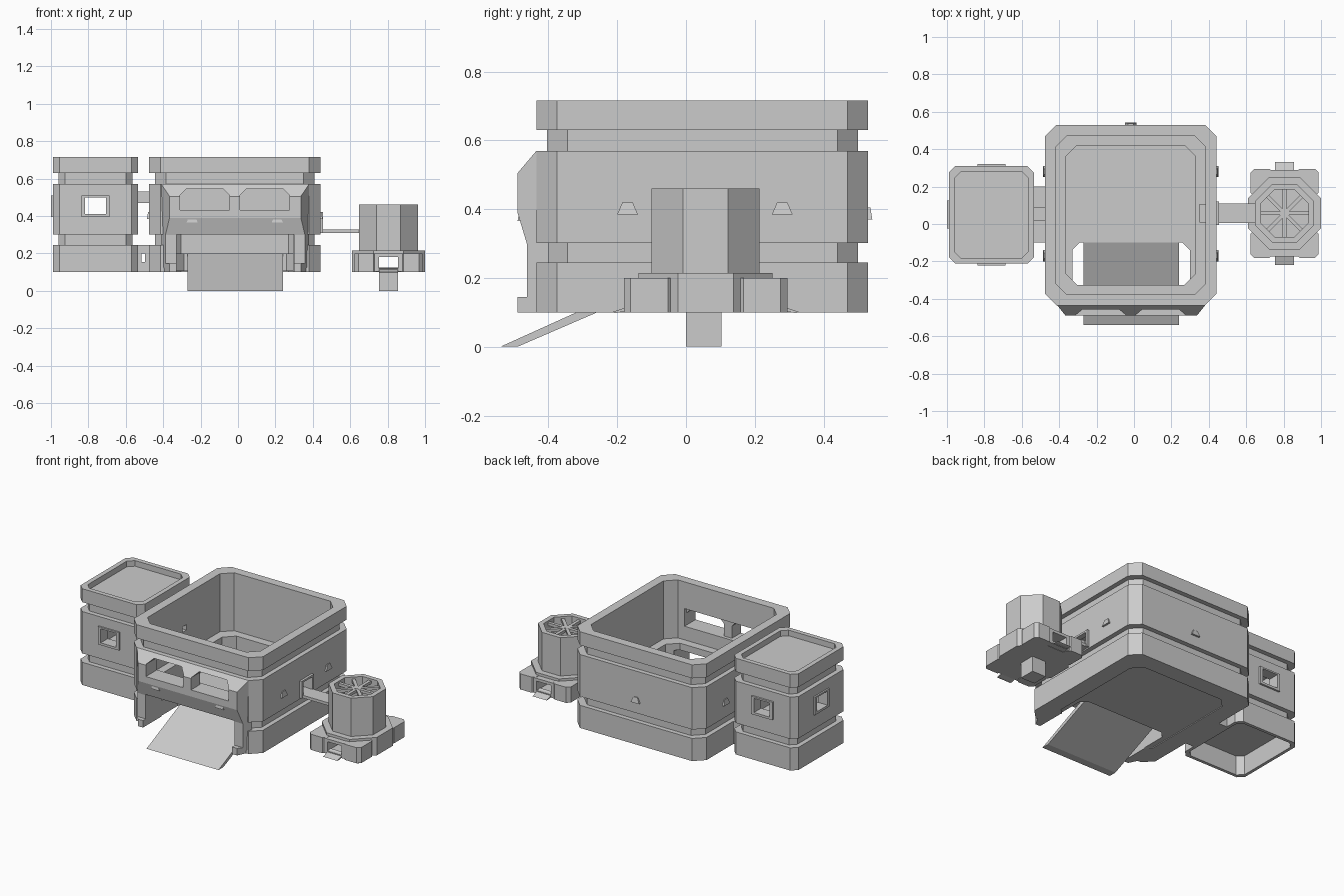
import bpy, bmesh, math
from mathutils import Matrix

if "Cube" in bpy.data.objects:
    bpy.data.objects.remove(bpy.data.objects["Cube"])


def mesh(name, verts, faces):
    bm = bmesh.new()
    vs = [bm.verts.new(v) for v in verts]
    for f in faces:
        bm.faces.new([vs[i] for i in f])
    bmesh.ops.recalc_face_normals(bm, faces=bm.faces)
    me = bpy.data.meshes.new(name)
    bm.to_mesh(me)
    bm.free()
    ob = bpy.data.objects.new(name, me)
    bpy.context.collection.objects.link(ob)
    return ob


def loft(name, rect, c, profile, ring=False, k=0.0):
    """Chamfered rectangle swept through (inset, z) steps; ring joins last to first."""
    x0, x1, y0, y1 = rect
    verts, faces = [], []
    for d, z in profile:
        a, b, e, f, h = x0 + d, x1 - d, y0 + d, y1 - d, c - k * d
        verts += [(a + h, e, z), (b - h, e, z), (b, e + h, z), (b, f - h, z),
                  (b - h, f, z), (a + h, f, z), (a, f - h, z), (a, e + h, z)]
    n = len(profile)
    for r in range(n if ring else n - 1):
        s = (r + 1) % n
        for i in range(8):
            j = (i + 1) % 8
            faces.append((r * 8 + i, r * 8 + j, s * 8 + j, s * 8 + i))
    if not ring:
        faces += [tuple(range(8)), tuple(range(n * 8 - 8, n * 8))]
    return mesh(name, verts, faces)


def extrude(name, pts, axis, a, b, taper=None):
    """Extrude a profile: (y, z) points along x, or (x, z) points along y."""
    verts, n = [], len(pts)
    for t, s in ((a, 1), (b, -1)):
        for u, z in pts:
            w = t + (s * taper(u) if taper else 0)
            verts.append((w, u, z) if axis == 'x' else (u, w, z))
    faces = [tuple(range(n)), tuple(range(n, 2 * n))]
    faces += [(i, (i + 1) % n, n + (i + 1) % n, n + i) for i in range(n)]
    return mesh(name, verts, faces)


def box(name, x0, x1, y0, y1, z0, z1):
    return extrude(name, [(x0, z0), (x1, z0), (x1, z1), (x0, z1)], 'y', y0, y1)


def cut(targets, *cutters):
    """Subtract the cutters, bake the result and remove the cutters."""
    for ob in targets:
        for c in cutters:
            m = ob.modifiers.new("cut", 'BOOLEAN')
            m.object, m.operation, m.solver = c, 'DIFFERENCE', 'EXACT'
        dg = bpy.context.evaluated_depsgraph_get()
        me = bpy.data.meshes.new_from_object(ob.evaluated_get(dg))
        ob.modifiers.clear()
        ob.data = me
    for c in cutters:
        bpy.data.objects.remove(c)


def lamp(name, x, y, z, deg):
    """Small wedge lamp, facing -y before rotation."""
    d, w = 0.012, 0.03
    ob = mesh(name, [(-w, 0.01, 0), (w, 0.01, 0), (w, -d, 0), (-w, -d, 0),
                     (-w / 2, 0.01, .035), (w / 2, 0.01, .035), (w / 2, -d / 2, .035), (-w / 2, -d / 2, .035)],
              [(0, 1, 2, 3), (4, 5, 6, 7), (0, 1, 5, 4), (1, 2, 6, 5), (2, 3, 7, 6), (3, 0, 4, 7)])
    ob.data.transform(Matrix.Translation((x, y, z)) @ Matrix.Rotation(math.radians(deg), 4, 'Z'))


# outer wall with two grooves, shared by the big box and the left tower
WALL = [(0, .1), (0, .245), (.03, .245), (.03, .302), (0, .302),
        (0, .57), (.03, .57), (.03, .63), (0, .63), (0, .716)]

# main hollow box with inner ledge
shell = loft("main_shell", (-.475, .44, -.435, .53), .06,
             WALL + [(.057, .716), (.057, .345), (.11, .345), (.11, .1)], ring=True)

# sloped front fascia
fascia = extrude("front_fascia", [(-.40, .57), (-.435, .57), (-.49, .505), (-.49, .39), (-.462, .297),
                                  (-.462, .145), (-.49, .145), (-.49, .1), (-.40, .1)],
                 'x', -.41, .38, lambda y: max(0, -.435 - y) * .8)

# doorway, front windows, side door to the arm, hole to the left passage
cut([shell], box("c", -.31, .275, -.5, -.35, .432, .545), box("c", .35, .5, .01, .105, .325, .42),
    box("c", -.5, -.4, .035, .075, .485, .52))
for x0, x1 in ((-.31, -.045), (.01, .275)):
    cut([fascia], extrude("c", [(x0, .432), (x1, .432), (x1, .51), (x1 - .035, .545),
                                (x0 + .035, .545), (x0, .51)], 'y', -.6, -.3))
cut([shell, fascia], box("c", -.33, .30, -.6, -.3, .05, .302))

# floor with ramp opening
floor = loft("main_floor", (-.37, .335, -.325, .45), .06, [(0, .105), (0, .2)])
cut([floor], loft("c", (-.33, .30, -.5, -.1), .04, [(0, .0), (0, .25)]))

# entry ramp
extrude("entry_ramp", [(-.54, 0), (-.49, 0), (-.05, .19), (-.1, .199)], 'x', -.27, .24)

# lamps on the walls
for i, y in enumerate((-.17, .28)):
    lamp(f"right_lamp_{i}", .44, y, .385, 90)
    lamp(f"left_lamp_{i}", -.475, y, .385, -90)
for i, x in enumerate((-.245, .21)):
    lamp(f"front_lamp_{i}", x, -.478, .365, 0)
lamp("back_lamp", -.017, .53, .37, 180)

# left tower with recessed roof and hollow underside
tower = loft("left_tower", (-.99, -.535, -.212, .31), .035,
             [(.02, .225), (.02, .1)] + WALL + [(.03, .716), (.03, .68)])
cut([tower], box("c", -.93, -.595, -.15, .25, .31, .62))

# tower window frames and openings
cx, cy = -.762, .05
frames = [box("front_window_frame", cx - .075, cx + .075, -.222, -.18, .395, .51),
          box("back_window_frame", cx - .075, cx + .075, .28, .322, .395, .51),
          box("side_window_frame", -1.0, -.96, cy - .075, cy + .075, .395, .51)]
cut([tower] + frames, box("c", cx - .055, cx + .055, -.4, .5, .41, .5),
    box("c", -1.2, -.8, cy - .055, cy + .055, .41, .5))

# links between tower and main box: hollow lower link with a slot window, upper tube
base_link = box("lower_link", -.55, -.46, -.1, .2, .1, .245)
cut([base_link], box("c", -.515, -.497, -.2, .3, .155, .2),
    box("c", -.6, -.4, -.08, .18, .12, .225))
tube = box("upper_passage", -.56, -.45, .02, .09, .47, .53)
cut([tube, tower], box("c", -.62, -.4, .035, .075, .485, .52))

# arm to the small turret
box("connecting_arm", .39, .66, .005, .11, .31, .328)
arm_frame = box("arm_door_frame", .42, .455, -.005, .12, .31, .42)
cut([arm_frame], box("c", .3, .6, .012, .103, .327, .408))

# turret base: octagonal hub, four corner blocks, doorways and little ramps
tx, ty = .805, .057
OCT = 2 - math.sqrt(2)
base = [loft("turret_hub", (tx - .195, tx + .195, ty - .195, ty + .195), .195 * OCT, [(0, .1), (0, .215)])]
for sx in (-1, 1):
    for sy in (-1, 1):
        xs = sorted((tx + sx * .06, tx + sx * .182))
        ys = sorted((ty + sy * .09, ty + sy * .238))
        base.append(loft("corner_block", (*xs, *ys), .02, [(0, .1), (0, .2)]))
for sy in (-1, 1):
    ys = sorted((ty + sy * .15, ty + sy * .232))
    base.append(box("door_wall", tx - .085, tx + .085, *ys, .102, .198))
cut(base, box("c", tx - .05, tx + .05, -.5, .6, .12, .18))
for sy in (-1, 1):
    extrude("turret_ramp", [(ty + sy * .2, .125), (ty + sy * .275, .1), (ty + sy * .26, .098), (ty + sy * .2, .11)],
            'x', tx - .05, tx + .05)

# turret drum, open at the top
loft("turret_drum", (tx - .157, tx + .157, ty - .157, ty + .157), .157 * OCT,
     [(0, .2), (0, .46), (.03, .46), (.03, .27)], k=OCT)

# eight-spoke wheel in the drum
for i in range(4):
    bar = extrude("wheel_spoke", [(-.01, .43), (.01, .43), (.01, .448), (-.01, .448)], 'y', -.13, .13)
    bar.data.transform(Matrix.Translation((tx, ty, i * .0005)) @ Matrix.Rotation(math.pi / 4 * i, 4, 'Z'))

# turret foot
box("turret_foot", tx - .05, tx + .05, 0, .103, 0, .11)
